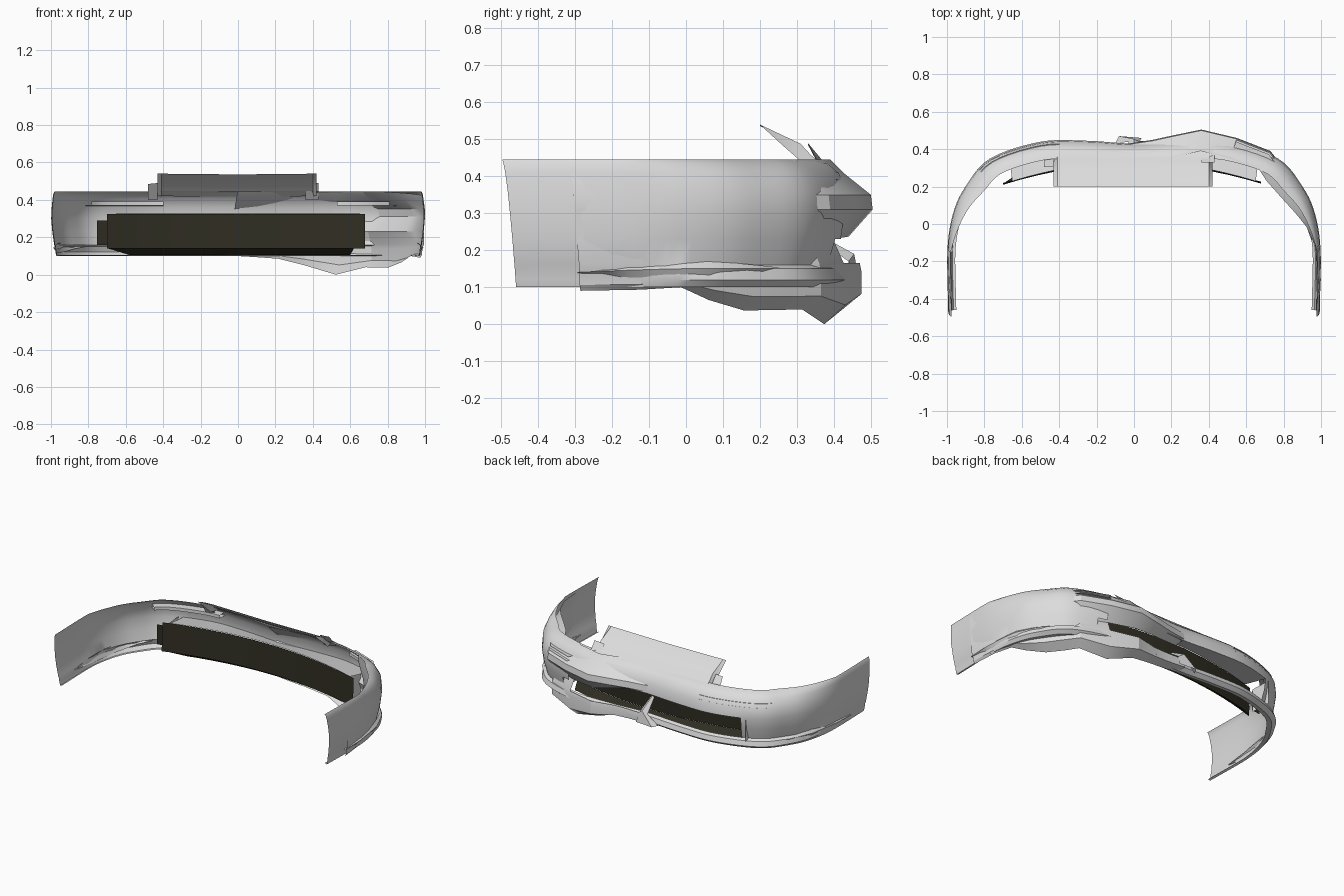
import bpy, math
from mathutils import Vector

if "Cube" in bpy.data.objects:
    bpy.data.objects.remove(bpy.data.objects["Cube"])

def material(name, rgb):
    m = bpy.data.materials.new(name)
    m.diffuse_color = (*rgb, 1)
    m.use_nodes = True
    m.node_tree.nodes["Principled BSDF"].inputs["Base Color"].default_value = m.diffuse_color
    return m

GREY = material("primer grey", (0.72, 0.72, 0.72))
DARK = material("dark mesh", (0.028, 0.026, 0.016))

def sheet(name, rows, mat=GREY, skip=None, angle=35):
    """Surface through equal-length rows of points."""
    n = len(rows[0])
    verts = [p for r in rows for p in r]
    faces = []
    for j in range(len(rows) - 1):
        for i in range(n - 1):
            a = j * n + i
            q = (a, a + 1, a + n + 1, a + n)
            if skip and skip(j, sum((Vector(verts[k]) for k in q), Vector()) / 4):
                continue
            faces.append(q)
    me = bpy.data.meshes.new(name)
    me.from_pydata(verts, [], faces)
    me.validate()
    ob = bpy.data.objects.new(name, me)
    bpy.context.collection.objects.link(ob)
    me.materials.append(mat)
    bpy.ops.object.select_all(action='DESELECT')
    ob.select_set(True)
    bpy.context.view_layer.objects.active = ob
    bpy.ops.object.shade_smooth_by_angle(angle=math.radians(angle))
    return ob

def spline(pts, steps):
    p = [Vector(q) for q in pts]
    p = [p[0] * 2 - p[1]] + p + [p[-1] * 2 - p[-2]]
    out = []
    for i in range(1, len(p) - 2):
        a, b, c, d = p[i - 1:i + 3]
        for s in range(steps):
            t = s / steps
            out.append(0.5 * (2*b + (c - a)*t + (2*a - 5*b + 4*c - d)*t*t + (3*b - a - 3*c + d)*t**3))
    return out + [p[-2]]

def inward(path):
    """Unit normals pointing to the inside of a path running left to right."""
    res = []
    for i in range(len(path)):
        d = (path[min(i + 1, len(path) - 1)] - path[max(i - 1, 0)]).normalized()
        res.append(Vector((d.y, -d.x)))
    return res

def lerp(x, table):
    for (a, fa), (b, fb) in zip(table, table[1:]):
        if x <= b:
            return fa + (fb - fa) * max(0, (x - a) / (b - a))
    return table[-1][1]

def front_weight(y):
    return min(1, max(0, (y + 0.15) / 0.4))

# Main bumper shell: U-shaped outline swept through height rows
half = [(0.25, 0.445), (0.5, 0.44), (0.77, 0.35), (0.9, 0.2), (0.965, 0.05), (0.99, -0.15), (0.985, -0.5)]
outline = spline([(-x, y) for x, y in reversed(half)] + [(0, 0.43)] + half, 5)
normals = inward(outline)

def shell_row(z, fi, si):
    row = []
    for p, n in zip(outline, normals):
        w = front_weight(p.y)
        q = p + n * (fi * w + si * (1 - w))
        tail = min(1, max(0, -p.y * 2))
        row.append((q.x, q.y + tail * 0.04 * (1 - (z - 0.1) / 0.35) ** 0.6, z))
    return row

profile = [(0.445, 0.10, 0.01), (0.435, 0.065, 0.004), (0.41, 0.035, 0), (0.36, 0.006, -0.005),
           (0.30, 0.0, -0.008), (0.23, 0.01, -0.002), (0.16, 0.03, 0.008), (0.15, 0.01, 0.012),
           (0.12, 0.0, 0.015), (0.10, 0.025, 0.02), (0.105, 0.055, 0.035)]
sheet("bumper_shell", [shell_row(*r) for r in profile],
      skip=lambda j, c: j in (4, 5) and -0.69 < c.x < 0.58 and c.y > 0.2)

# Right-hand alternative skin, with a deeper chin, over the shell
skin = [Vector(p) for p in [(-0.02, 0.432), (0.1, 0.45), (0.2, 0.472), (0.36, 0.505), (0.55, 0.46), (0.73, 0.39),
        (0.8, 0.3), (0.87, 0.2), (0.93, 0.09), (0.97, 0.0), (0.99, -0.12), (0.999, -0.31)]]
skin_n = inward(skin)
chin = [(0, 0.10), (0.2, 0.085), (0.36, 0.05), (0.55, 0.0), (0.73, 0.04), (0.87, 0.037), (0.95, 0.075), (0.97, 0.1), (1, 0.09)]
lift = [(0, 0.06), (0.2, 0.035), (0.4, 0.0), (1, 0.0)]

def skin_row(z, fi, si, f=0):
    row = []
    for p, n in zip(skin, skin_n):
        w = front_weight(p.y)
        q = p + n * (fi * w + si * (1 - w))
        h = z * (1 - f) + lerp(p.x, chin) * f - 0.02 * (z > 0.4) * (1 - w)
        if z == 0.23:
            h += lerp(p.x, lift)          # opening rises towards the middle
        if z < 0.17 and p.x < 0.2:
            q.y += 0.04 * (0.2 - p.x) / 0.2   # chin keeps forward at the middle
        row.append((q.x, q.y + 0.08 * (0.42 - z) * (p.y < -0.2), h))
    return row

skin_profile = [(0.446, 0.115, 0.012), (0.41, 0.08, 0.005), (0.35, 0.005, 0), (0.31, 0.0, 0), (0.23, 0.065, 0.006),
                (0.165, 0.035, 0.004), (0.15, 0.03, 0.012, 0.1), (0.13, 0.03, 0.016, 0.6), (0.1, 0.09, 0.025, 1)]
sheet("right_skin", [skin_row(*r) for r in skin_profile],
      skip=lambda j, c: j == 4 and c.x < 0.58, angle=25)

# Side sill ridge on each flank
for s in (-1, 1):
    ridge = []
    for dz, out in ((0.025, 0), (0.005, 0.014), (-0.03, 0)):
        row = []
        for i in range(9):
            t = i / 8
            y = -0.3 + 0.58 * t
            x = lerp(-y, [(-0.36, 0.76), (-0.2, 0.9), (-0.05, 0.965), (0.15, 0.988), (0.5, 0.985)]) - 0.015
            row.append((s * (x + out * (1 if s < 0 else 1.3)), y, 0.14 + dz * math.sin(math.pi * t) + 0.01 * t))
        ridge.append(row)
    sheet("side_sill_ridge", ridge)

# Mesh grille, curved, with a lower strip leaning forward
def grille_y(x):
    return 0.325 - 0.225 * x * x

def grille_row(z, dy, x0, x1):
    return [(x0 + (x1 - x0) * i / 16, grille_y(x0 + (x1 - x0) * i / 16) + dy, z) for i in range(17)]

sheet("mesh_grille", [grille_row(0.325, 0.005, -0.70, 0.68), grille_row(0.14, -0.005, -0.70, 0.68)], DARK)
sheet("mesh_grille_end", [[(-0.755, 0.24, z), (-0.69, 0.25, z)] for z in (0.29, 0.16)], DARK)
sheet("mesh_grille_foot", [grille_row(0.142, 0, -0.70, 0.62), grille_row(0.105, 0.05, -0.58, 0.60)], DARK)

# Shelf joining the grille top to the opening
top = [p for p in shell_row(0.30, 0.0, 0) if abs(p[0]) < 0.71]
sheet("grille_top_shelf", [top, [(p[0] * 0.97, grille_y(p[0]) + 0.005, 0.328) for p in top]])

# Opening end walls
for x in (-0.70, 0.62):
    sheet("opening_end", [[(x, 0.385, z), (x * 0.99, 0.25, z)] for z in (0.30, 0.15)])

# Centre divider wedge
sheet("centre_divider", [
    [(-0.10, 0.43, 0.11), (-0.03, 0.44, 0.17), (-0.01, 0.34, 0.24)],
    [(-0.08, 0.47, 0.11), (0.0, 0.455, 0.19), (0.0, 0.345, 0.25)],
    [(0.04, 0.46, 0.11), (0.03, 0.44, 0.17), (0.015, 0.34, 0.24)]])

# Sloping upper cover plate with turned-down side edges
cover = ((0.2, 0.54, 0.2, 0.54), (0.31, 0.488, 0.26, 0.485), (0.34, 0.455, 0.30, 0.45), (0.39, 0.42, 0.33, 0.42))
sheet("upper_cover", [[(-0.43, y1, z1), (-0.41, y, z), (0, y, z - 0.004), (0.40, y, z), (0.42, y1, z1)]
                      for y, z, y1, z1 in cover])

# Small upright tabs beside the cover
for x0, x1, y0 in ((-0.48, -0.43, 0.35), (0.36, 0.43, 0.375)):
    sheet("cover_tab", [[(x0, y0, 0.40), (x1, y0 + 0.03, 0.40)],
                        [(x0, y0 - 0.045, 0.485), (x1, y0 - 0.045, 0.49)]])

# Narrow slots above the grille, as channels behind the surface
for s, path, norm, lo, hi in ((-1, outline, normals, 0.38, 0.84), (1, skin, skin_n, 0.5, 0.9)):
    pts = [(p, n) for p, n in zip(path, norm) if lo < s * p.x < hi]
    rows = []
    for z, inset in ((0.392, 0.02), (0.39, 0.07), (0.37, 0.07), (0.368, 0.01)):
        rows.append([(*(p + n * inset), z) for p, n in pts])
    sheet("upper_slot", rows)

# Small fin under the right nose
sheet("nose_fin", [[(0.40, 0.43, z), (0.62, 0.385, z - 0.01)] for z in (0.29, 0.255)])
